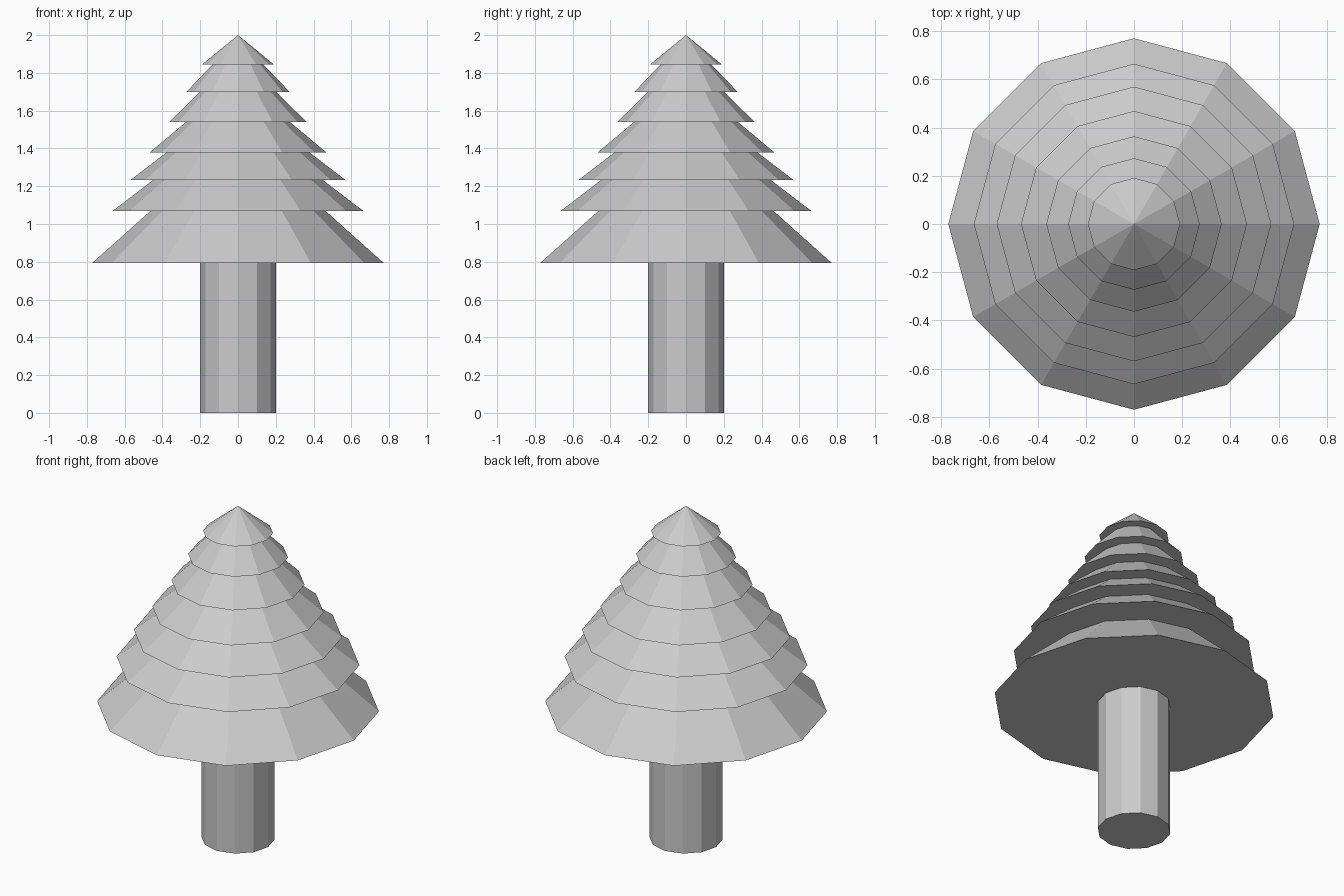
import bpy, bmesh
from math import cos, sin, pi

if "Cube" in bpy.data.objects:
    bpy.data.objects.remove(bpy.data.objects["Cube"])

SIDES = 12


def lathe(name, profile):
    """Spin a bottom-to-top (radius, z) profile into a closed, faceted solid."""
    bm = bmesh.new()
    rings = []
    for r, z in profile:
        if r == 0:
            rings.append([bm.verts.new((0, 0, z))])
        else:
            rings.append([bm.verts.new((r * cos(2 * pi * i / SIDES),
                                        r * sin(2 * pi * i / SIDES), z))
                          for i in range(SIDES)])
    for a, b in zip(rings, rings[1:]):
        for i in range(SIDES):
            j = (i + 1) % SIDES
            if len(b) == 1:
                bm.faces.new((a[i], a[j], b[0]))
            else:
                bm.faces.new((a[i], a[j], b[j], b[i]))
    # flat caps
    bm.faces.new(rings[0][::-1])
    if len(rings[-1]) > 1:
        bm.faces.new(rings[-1])
    bmesh.ops.recalc_face_normals(bm, faces=bm.faces[:])
    mesh = bpy.data.meshes.new(name)
    bm.to_mesh(mesh)
    bm.free()
    obj = bpy.data.objects.new(name, mesh)
    bpy.context.collection.objects.link(obj)
    return obj


# Trunk
lathe("trunk", [(0.2, 0), (0.2, 0.794)])

# Foliage tiers: skirt radius, skirt height, radius where the next tier sits on it
tiers = [
    (0.771, 0.794, 0.465),
    (0.665, 1.068, 0.45),
    (0.570, 1.232, 0.38),
    (0.469, 1.378, 0.275),
    (0.364, 1.540, 0.20),
    (0.273, 1.700, 0.135),
    (0.191, 1.844, 0.0),
]
tops = [z for _, z, _ in tiers[1:]] + [2.0]
profile = []
for (skirt, z, neck), top in zip(tiers, tops):
    profile += [(skirt, z), (neck, top)]
lathe("foliage", profile)
